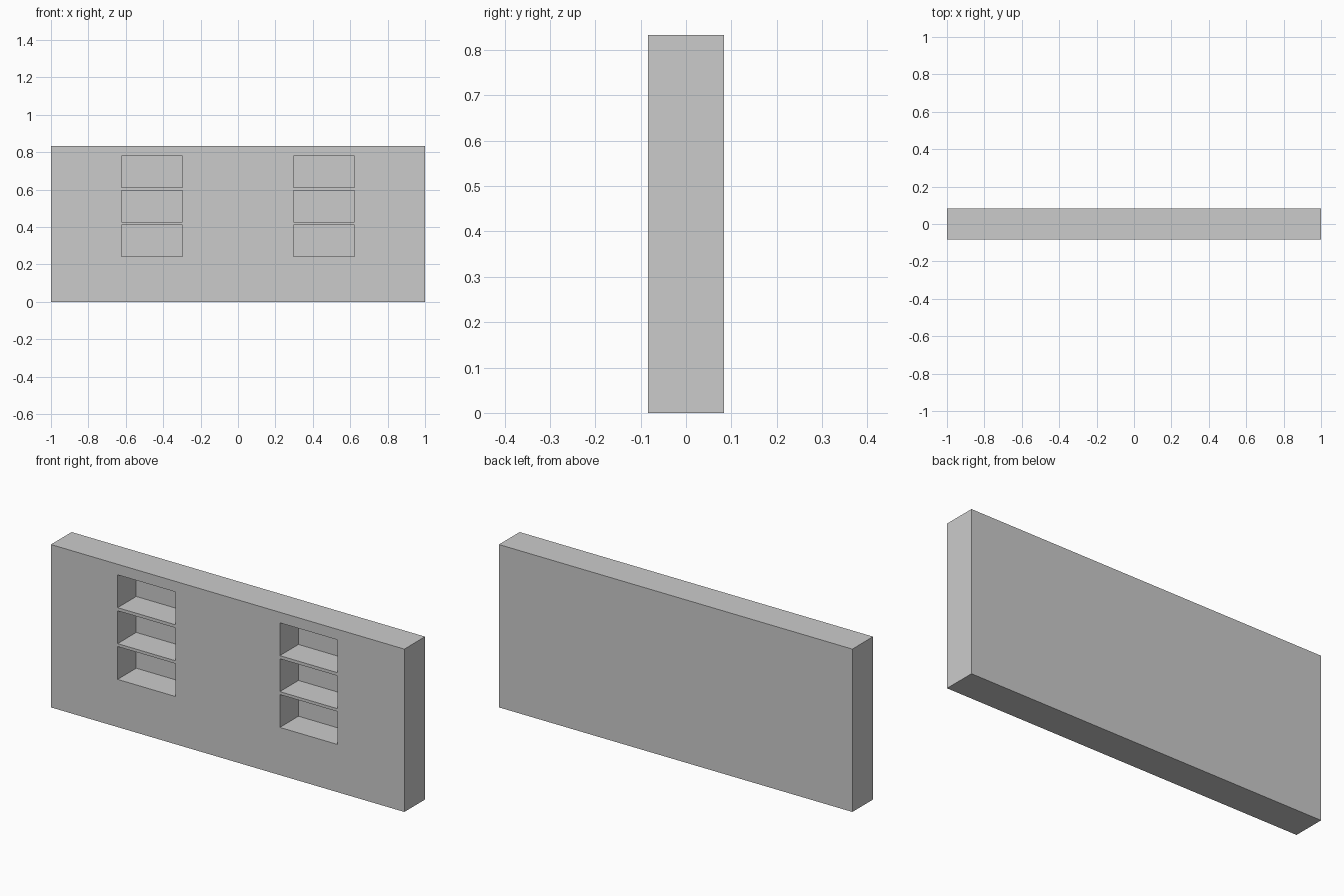
import bpy

if "Cube" in bpy.data.objects:
    bpy.data.objects.remove(bpy.data.objects["Cube"])

LENGTH, DEPTH, HEIGHT = 2.0, 0.167, 0.833
NICHE_W, NICHE_H, NICHE_D = 0.327, 0.168, 0.15
COLUMN_X = 0.459
ROW_Z = (0.695, 0.511, 0.328)   # niche centre heights


def box(name, size, centre):
    bpy.ops.mesh.primitive_cube_add(size=1, location=centre)
    obj = bpy.context.object
    obj.name = name
    obj.scale = size
    bpy.ops.object.transform_apply(location=False, rotation=False, scale=True)
    return obj


# Solid wall slab
wall = box("wall", (LENGTH, DEPTH, HEIGHT), (0, 0, HEIGHT / 2))

# Two mirrored columns of three niches, open to the front only
front_margin = 0.1
cut_depth = NICHE_D + front_margin
cut_y = -DEPTH / 2 + NICHE_D - cut_depth / 2
for side, sign in (("left", -1), ("right", 1)):
    for row, z in enumerate(ROW_Z, start=1):
        cutter = box(f"niche_cutter_{side}_{row}", (NICHE_W, cut_depth, NICHE_H),
                     (sign * COLUMN_X, cut_y, z))
        cutter.hide_render = True
        cutter.display_type = 'WIRE'
        cut = wall.modifiers.new(f"niche_{side}_{row}", 'BOOLEAN')
        cut.operation = 'DIFFERENCE'
        cut.solver = 'EXACT'
        cut.object = cutter
